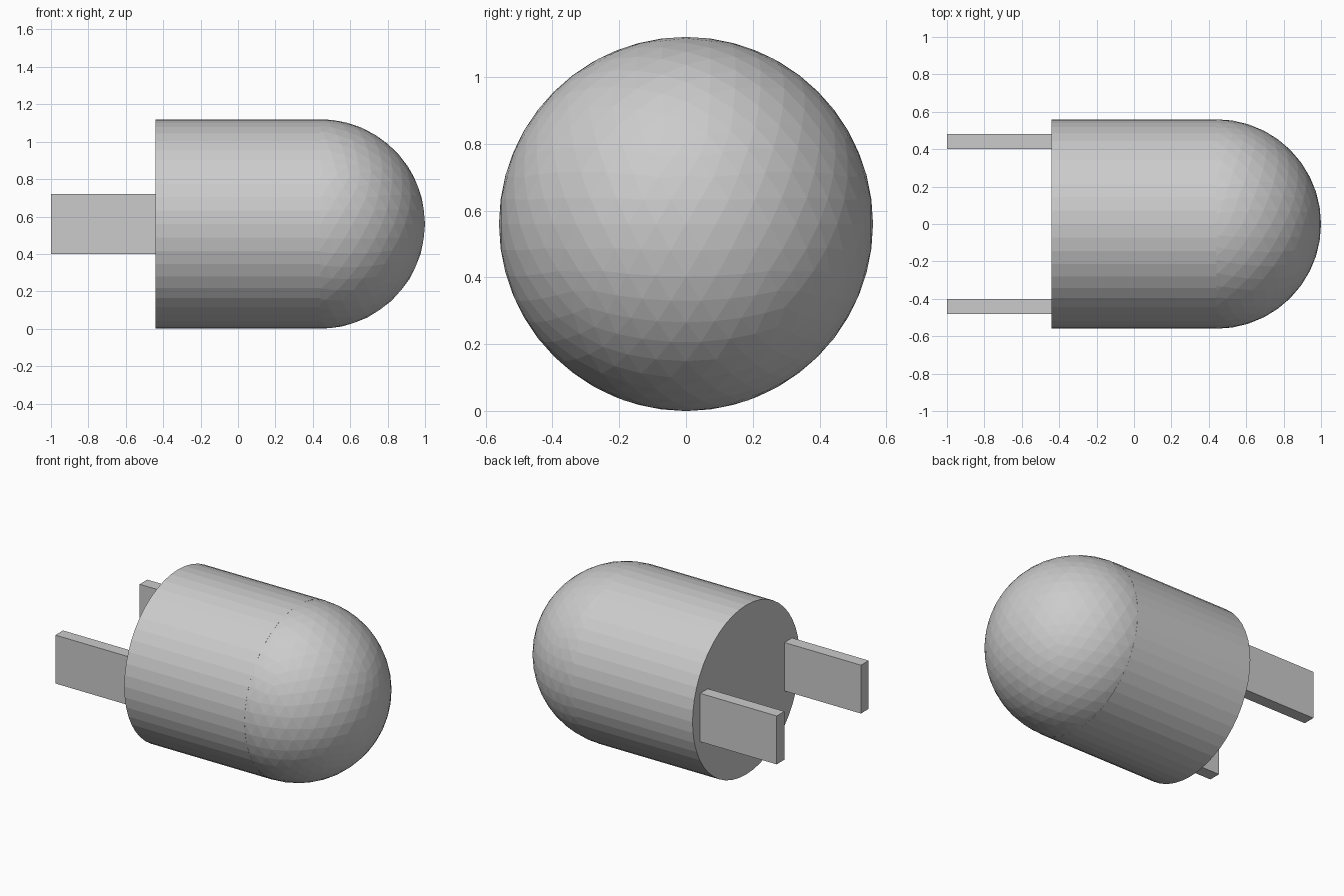
import bpy, bmesh, math
from mathutils import Matrix

if "Cube" in bpy.data.objects:
    bpy.data.objects.remove(bpy.data.objects["Cube"])

R = 0.56          # body radius and height of the axis above the ground
X_BACK, X_DOME = -0.44, 0.44


def add_object(name, bm):
    bmesh.ops.recalc_face_normals(bm, faces=bm.faces[:])
    mesh = bpy.data.meshes.new(name)
    bm.to_mesh(mesh)
    bm.free()
    obj = bpy.data.objects.new(name, mesh)
    bpy.context.collection.objects.link(obj)
    return obj


# Body: cylinder lying along x, closed at the back, with a faceted dome in front
bm = bmesh.new()
place = Matrix.Translation(((X_BACK + X_DOME) / 2, 0, R)) @ Matrix.Rotation(math.pi / 2, 4, 'Y')
bmesh.ops.create_cone(bm, cap_ends=True, segments=48, radius1=R, radius2=R,
                      depth=X_DOME - X_BACK, matrix=place)
add_object("body", bm)

# Dome: front half of an icosphere
bm = bmesh.new()
bmesh.ops.create_icosphere(bm, subdivisions=4, radius=R,
                           matrix=Matrix.Translation((X_DOME, 0, R)))
bmesh.ops.bisect_plane(bm, geom=bm.verts[:] + bm.edges[:] + bm.faces[:],
                       plane_co=(X_DOME, 0, 0), plane_no=(1, 0, 0), clear_inner=True)
add_object("dome", bm)

# Prongs: one flat blade on each side, slightly sunk into the back face
for side, name in ((1, "left_prong"), (-1, "right_prong")):
    x0, x1 = -1.0, X_BACK + 0.02
    bm = bmesh.new()
    bmesh.ops.create_cube(bm, size=1, matrix=Matrix.Translation(((x0 + x1) / 2, side * 0.44, R))
                          @ Matrix.Diagonal((x1 - x0, 0.08, 0.32, 1)))
    add_object(name, bm)
